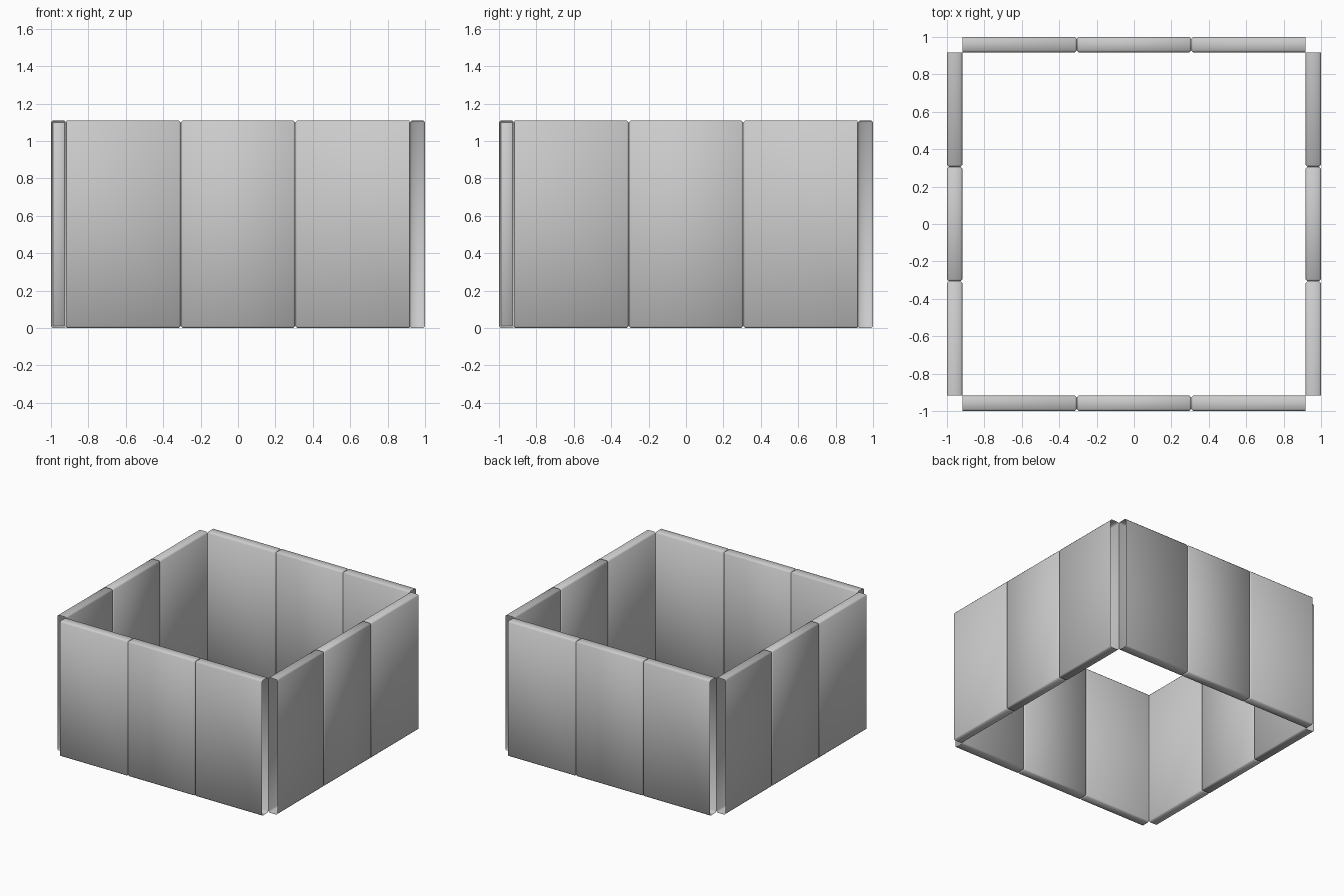
import bpy, bmesh, math
from mathutils import Matrix, Vector

if "Cube" in bpy.data.objects:
    bpy.data.objects.remove(bpy.data.objects["Cube"])

HALF = 0.918            # half length of one wall run
THICK = 0.082
HEIGHT = 1.11
WIDTH = 2 * HALF / 3
BEVEL = 0.01


def panel(name, slot, angle):
    """One wall panel; outer panels have a plain, open end at the corner."""
    bm = bmesh.new()
    bmesh.ops.create_cube(bm, size=1)
    bmesh.ops.scale(bm, vec=(WIDTH, THICK, HEIGHT), verts=bm.verts)
    bmesh.ops.translate(bm, vec=(slot * WIDTH, -1 + THICK / 2, HEIGHT / 2), verts=bm.verts)

    # open corner end
    if slot:
        ends = [f for f in bm.faces if f.normal.dot(Vector((slot, 0, 0))) > 0.9]
        bmesh.ops.delete(bm, geom=ends, context='FACES')

    # chamfer all remaining closed edges
    edges = [e for e in bm.edges if len(e.link_faces) == 2]
    bmesh.ops.bevel(bm, geom=edges, offset=BEVEL, offset_type='OFFSET',
                    segments=1, profile=0.5, affect='EDGES')
    bm.transform(Matrix.Rotation(angle, 4, 'Z'))

    mesh = bpy.data.meshes.new(name)
    bm.to_mesh(mesh)
    bm.free()
    obj = bpy.data.objects.new(name, mesh)
    bpy.context.collection.objects.link(obj)
    for p in mesh.polygons:
        p.use_smooth = True


# four walls of three panels
for i, side in enumerate(("front", "right", "back", "left")):
    for slot, place in ((-1, "start"), (0, "middle"), (1, "end")):
        panel(f"{side}_wall_panel_{place}", slot, i * math.pi / 2)
